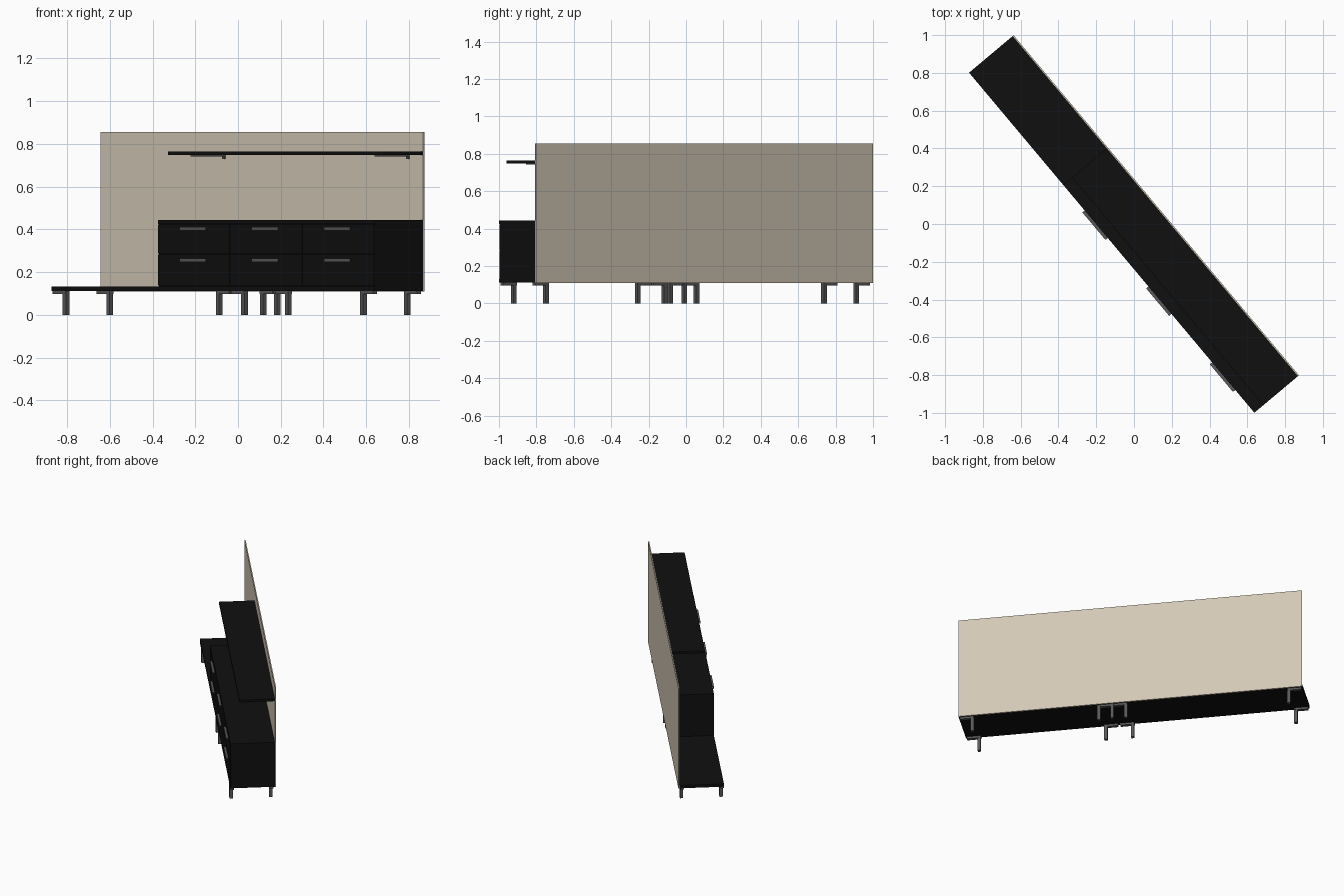
import bpy, bmesh, math
from mathutils import Matrix, Vector

cube = bpy.data.objects.get("Cube")
if cube:
    bpy.data.objects.remove(cube, do_unlink=True)

# The unit stands diagonally; parts are laid out along its own length and depth
TURN = Matrix.Rotation(math.radians(-50), 3, 'Z')
END, FRONT, BACK, WALL = 1.175, -0.154, 0.146, 0.154
SEAM, CAB = 0.125, -0.4      # joint of the two base modules, cabinet's near end


def material(name, rgb, rough):
    m = bpy.data.materials.new(name)
    m.use_nodes = True
    m.diffuse_color = (*rgb, 1)
    b = m.node_tree.nodes["Principled BSDF"]
    b.inputs["Base Color"].default_value = (*rgb, 1)
    b.inputs["Roughness"].default_value = rough
    return m


black = material("black lacquer", (0.005, 0.005, 0.005), 0.6)
beige = material("beige panel", (0.65, 0.58, 0.47), 0.7)
steel = material("dark steel", (0.1, 0.1, 0.1), 0.5)


def box(name, xs, ys, zs, mat):
    """Box between the given limits along length, depth and height."""
    spans = (xs, ys, zs)
    bm = bmesh.new()
    bmesh.ops.create_cube(bm, size=1)
    bmesh.ops.scale(bm, vec=[b - a for a, b in spans], verts=bm.verts)
    mesh = bpy.data.meshes.new(name)
    bm.to_mesh(mesh)
    bm.free()
    mesh.materials.append(mat)
    ob = bpy.data.objects.new(name, mesh)
    ob.location = TURN @ Vector([(a + b) / 2 for a, b in spans])
    ob.rotation_euler = TURN.to_euler()
    bpy.context.collection.objects.link(ob)
    return ob


def around(c, w):
    return (c - w / 2, c + w / 2)


# Back panel and the two base boards
box("back_panel", (-END, END), (BACK, WALL), (0.11, 0.855), beige)
box("base_board_long", (-END, SEAM), (FRONT, BACK), (0.112, 0.133), black)
box("base_board_short", (SEAM, END), (FRONT, BACK), (0.112, 0.133), black)

# Cabinet body and top
box("cabinet_body", (CAB, END), (FRONT + 0.006, BACK), (0.133, 0.425), black)
box("cabinet_top", (CAB, END), (FRONT, BACK), (0.425, 0.443), black)

# Drawer fronts with handles, three columns by two rows
width = (END - CAB) / 3
for col in range(3):
    x0 = CAB + col * width
    for row, (z0, z1) in {"lower": (0.136, 0.283), "upper": (0.287, 0.423)}.items():
        box(f"drawer_front_{row}_{col + 1}", (x0 + 0.002, x0 + width - 0.002),
            (FRONT, FRONT + 0.006), (z0, z1), black)
        grip = around(x0 + width / 2 + 0.01, 0.19)
        top = z1 - 0.012 if row == "upper" else z1 - 0.02
        box(f"handle_plate_{row}_{col + 1}", grip, (FRONT - 0.016, FRONT),
            (top - 0.004, top), steel)
        box(f"handle_lip_{row}_{col + 1}", grip, (FRONT - 0.016, FRONT - 0.012),
            (top - 0.017, top - 0.004), steel)

# Wall shelf on two brackets
box("shelf", (CAB, END), (-0.093, BACK), (0.748, 0.765), black)
for side, x in (("right", CAB + 0.125), ("left", END - 0.11)):
    box(f"shelf_bracket_arm_{side}", around(x, 0.02), (-0.05, BACK), (0.742, 0.748), steel)
    box(f"shelf_bracket_foot_{side}", around(x, 0.02), (BACK - 0.006, BACK), (0.729, 0.742), steel)

# Angled legs: a bar from each module end, then a post set inwards
for module, ends in (("long", ((-END, 1), (SEAM, -1))), ("short", ((SEAM, 1), (END, -1)))):
    for edge, inward in ends:
        for place, y in (("front", -0.142), ("back", 0.126)):
            label = f"{module}_{'right' if inward > 0 else 'left'}_{place}"
            post = edge + inward * 0.092
            box(f"leg_post_{label}", around(post, 0.022), around(y, 0.022), (0, 0.112), steel)
            bar = sorted((edge + inward * 0.008, post + inward * 0.011))
            box(f"leg_bar_{label}", bar, around(y, 0.024), (0.097, 0.112), steel)

# Extra support post beneath the joint
box("middle_post", around(SEAM, 0.022), around(0.134, 0.022), (0, 0.112), steel)
